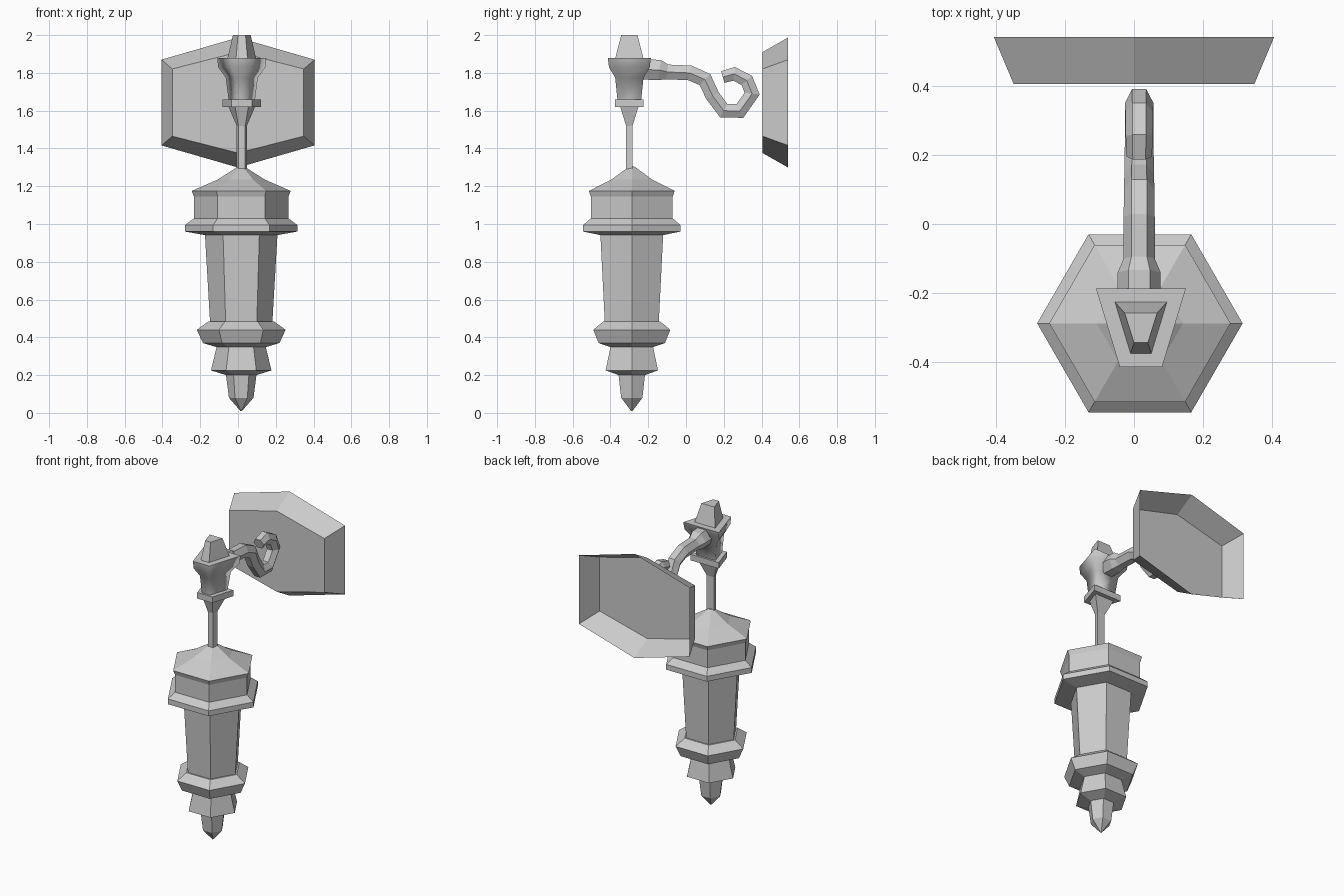
import bpy
import bmesh
from math import cos, sin, pi, atan2
from mathutils import Vector

cube = bpy.data.objects.get("Cube")
if cube:
    bpy.data.objects.remove(cube)

metal = bpy.data.materials.new("grey_metal")
metal.use_nodes = True
GREY = (0.6, 0.6, 0.6, 1)
metal.diffuse_color = GREY
metal.node_tree.nodes["Principled BSDF"].inputs["Base Color"].default_value = GREY

CX, CY = 0.017, -0.287   # lantern axis


def loft(name, rings, cap_start=True, cap_end=True):
    """Skin a stack of equal-sized point rings."""
    bm = bmesh.new()
    loops = [[bm.verts.new(p) for p in ring] for ring in rings]
    for a, b in zip(loops, loops[1:]):
        for i in range(len(a)):
            j = (i + 1) % len(a)
            bm.faces.new((a[i], a[j], b[j], b[i]))
    if cap_start:
        bm.faces.new(loops[0][::-1])
    if cap_end:
        bm.faces.new(loops[-1])
    bmesh.ops.remove_doubles(bm, verts=bm.verts, dist=0.0001)
    bmesh.ops.recalc_face_normals(bm, faces=bm.faces)
    mesh = bpy.data.meshes.new(name)
    bm.to_mesh(mesh)
    bm.free()
    mesh.materials.append(metal)
    obj = bpy.data.objects.new(name, mesh)
    bpy.context.collection.objects.link(obj)
    return obj


def hexagon(r, z):
    return [(CX + r * cos(i * pi / 3), CY + r * sin(i * pi / 3), z) for i in range(6)]


def trapezoid(front, back, depth, z):
    """Four-sided section, wider at the back; depth is half the length in y."""
    x, y = CX + 0.003, CY - 0.013
    return [(x - front, y - depth, z), (x + front, y - depth, z),
            (x + back, y + depth, z), (x - back, y + depth, z)]


# Six-sided lantern, bottom to top: (radius, height)
lantern = {
    "bottom_finial": [(0.004, 0.01), (0.065, 0.08), (0.082, 0.21)],
    "bottom_cup": [(0.08, 0.2), (0.16, 0.225), (0.13, 0.35)],
    "lower_collar": [(0.12, 0.345), (0.203, 0.37), (0.235, 0.44), (0.175, 0.483), (0.16, 0.483)],
    "lantern_body": [(0.165, 0.48), (0.192, 0.945)],
    "upper_collar": [(0.185, 0.94), (0.297, 0.96), (0.297, 0.995), (0.25, 1.03)],
    "lantern_neck": [(0.25, 1.03), (0.25, 1.145), (0.262, 1.175)],
    "lantern_roof": [(0.262, 1.175), (0.125, 1.235), (0.015, 1.305)],
}
for name, profile in lantern.items():
    loft(name, [hexagon(r, z) for r, z in profile])

# Hanging stem and its bracket: (front half width, back half width, half depth, height)
column = {
    "stem": [(0.018, 0.027, 0.017, 1.28), (0.018, 0.027, 0.017, 1.52), (0.035, 0.07, 0.048, 1.62)],
    "bracket_plate": [(0.055, 0.103, 0.076, 1.62), (0.055, 0.103, 0.076, 1.66)],
    "bracket_bowl": [(0.03, 0.07, 0.063, 1.66), (0.036, 0.085, 0.075, 1.775),
                     (0.058, 0.125, 0.108, 1.83), (0.061, 0.13, 0.114, 1.88)],
    "top_finial": [(0.03, 0.075, 0.074, 1.88), (0.02, 0.047, 0.043, 2.0)],
}
for name, profile in column.items():
    obj = loft(name, [trapezoid(*p) for p in profile])
    if name == "bracket_bowl":
        for face in obj.data.polygons:
            face.use_smooth = abs(face.normal.z) < 0.9

# Scrolled arm: (y, z, radius) along the sweep
path = [(-0.26, 1.82, 0.062), (-0.14, 1.815, 0.062), (-0.1, 1.805, 0.045), (0.02, 1.8, 0.045),
        (0.1, 1.765, 0.044), (0.14, 1.68, 0.043), (0.2, 1.6, 0.042), (0.285, 1.598, 0.041),
        (0.35, 1.69, 0.041), (0.322, 1.76, 0.04), (0.255, 1.795, 0.039), (0.195, 1.778, 0.037)]
rings = []
for i, (y, z, r) in enumerate(path):
    before, after = path[max(i - 1, 0)], path[min(i + 1, len(path) - 1)]
    into = Vector((0, y - before[0], z - before[1])).normalized()
    out = Vector((0, after[0] - y, after[1] - z)).normalized()
    t = (into + out).normalized()
    side, up = Vector((1, 0, 0)), Vector((0, -t.z, t.y))
    mitre = 1 / max((t.dot(out) if out.length else t.dot(into)), 0.8)
    centre = Vector((CX - 0.002, y, z))
    rings.append([centre + side * r * cos(k * pi / 3) + up * r * mitre * sin(k * pi / 3)
                  for k in range(6)])
loft("scroll_arm", rings)


# Wall plate: a shallow hexagonal tray, open at the back
def plate_ring(y, half, apex, shoulder):
    mid = 1.643
    return [(-half, y, mid - shoulder), (0, y, mid - apex), (half, y, mid - shoulder),
            (half, y, mid + shoulder), (0, y, mid + apex), (-half, y, mid + shoulder)]


loft("wall_plate", [plate_ring(0.405, 0.348, 0.267, 0.178),
                    plate_ring(0.54, 0.405, 0.344, 0.227)], cap_end=False)
